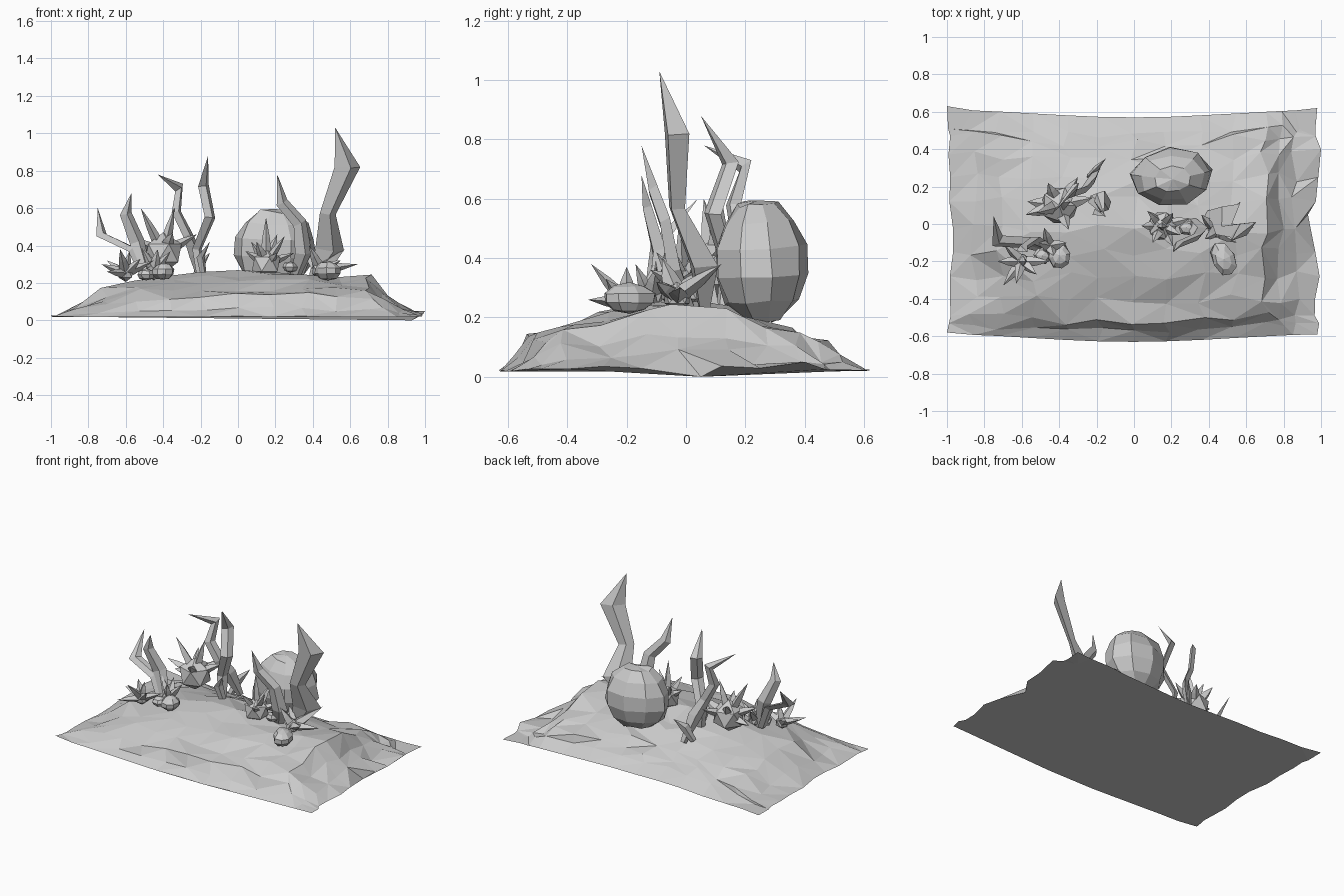
import bpy, bmesh, math, random
from mathutils import Vector

if "Cube" in bpy.data.objects:
    bpy.data.objects.remove(bpy.data.objects["Cube"])

random.seed(7)


def finish(name, bm):
    bmesh.ops.recalc_face_normals(bm, faces=bm.faces)
    me = bpy.data.meshes.new(name)
    bm.to_mesh(me)
    bm.free()
    ob = bpy.data.objects.new(name, me)
    bpy.context.collection.objects.link(ob)
    return ob


def jit(a):
    return random.uniform(-a, a)


# Sandy mound: end profile times side profile, with a flat underside
XS = [(-0.98, 0), (-0.86, .28), (-0.72, .66), (-0.54, .85), (-0.36, .93), (-0.18, 1.02), (0, .96),
      (0.18, 1.0), (0.36, 1.0), (0.54, .97), (0.7, .94), (0.79, .5), (0.86, .25), (0.98, .06)]
YS = [(-0.6, 0), (-0.54, .04), (-0.50, .115), (-0.4, .155), (-0.28, .185), (-0.15, .205), (-0.03, .24),
      (0.12, .205), (0.25, .165), (0.37, .135), (0.46, .09), (0.5, .05), (0.6, .005)]
bm = bmesh.new()
grid = []
for j, (y, hy) in enumerate(YS):
    row = []
    for i, (x, fx) in enumerate(XS):
        edge = i in (0, len(XS) - 1) or j in (0, len(YS) - 1)
        wave = -0.01 - 0.02 * math.cos(3 * x) if abs(y) > .45 else 0
        px = x + jit(.014 if edge else .025)
        py = y + wave + (0 if edge else jit(.03))
        pz = .02 + hy * fx + (jit(.004) if edge else jit(.022) * min(1, .4 + hy * 4))
        row.append(bm.verts.new((px, py, max(pz, .018))))
    grid.append(row)
for row, y in ((grid[0], -.59), (grid[-1], .62)):
    row[0].co = (-1, y + .01, .025)
    row[-1].co = (.98, y, .02)
grid[6][-1].co = (.93, .05, 0)
grid[9][-1].co = (1.0, .4, 0.05)
for j in range(len(YS) - 1):
    for i in range(len(XS) - 1):
        a, b, c, d = grid[j][i], grid[j][i + 1], grid[j + 1][i + 1], grid[j + 1][i]
        if random.random() < .5:
            bm.faces.new((a, b, c)); bm.faces.new((a, c, d))
        else:
            bm.faces.new((a, b, d)); bm.faces.new((b, c, d))
loop = grid[0] + [r[-1] for r in grid[1:-1]] + grid[-1][::-1] + [r[0] for r in grid[1:-1]][::-1]
bm.faces.new(loop)
finish("sand_mound", bm)


# Rocks: low-poly spheres with roughened corners
def rock(name, loc, size, seg, rings, rough=.08, tilt=0.0, turn=.4):
    bm = bmesh.new()
    bmesh.ops.create_uvsphere(bm, u_segments=seg, v_segments=rings, radius=1)
    for v in bm.verts:
        v.co *= 1 + jit(rough)
        v.co = Vector([v.co[k] * size[k] for k in range(3)])
    ob = finish(name, bm)
    ob.location = loc
    ob.rotation_euler = (tilt, tilt * .6, turn)
    return ob


rock("boulder", (.2, .25, .39), (.225, .16, .215), 9, 7, .06, .05, .05)
rock("pebble_right", (.48, -.19, .265), (.065, .1, .05), 8, 5, .08, 0, .5)
rock("pebble_middle", (.28, -.02, .285), (.045, .04, .03), 6, 4)
rock("pebble_left", (-.40, -.17, .26), (.06, .075, .045), 8, 5, .08, 0, .2)
rock("pebble_small", (-.49, -.17, .245), (.05, .05, .03), 6, 4)


# Seaweed: faceted four-sided blade along a bent path of (x, y, z, radius)
def blade(name, pts, wide=(1, .5, 0), flat=.5):
    bm = bmesh.new()
    P = [Vector(p[:3]) for p in pts]
    rings = []
    for i, p in enumerate(pts[:-1]):
        t = (P[i + 1] - P[max(i - 1, 0)]).normalized()
        w = Vector(wide)
        w = (w - t * w.dot(t)).normalized()
        n = t.cross(w)
        r = p[3]
        rings.append([bm.verts.new(P[i] + w * (r * s) + n * (r * flat * u))
                      for s, u in ((1, 0), (0, 1), (-1, 0), (0, -1))])
    for a, b in zip(rings, rings[1:]):
        for k in range(4):
            bm.faces.new((a[k], a[(k + 1) % 4], b[(k + 1) % 4], b[k]))
    tip = bm.verts.new(P[-1])
    for k in range(4):
        bm.faces.new((rings[-1][k], rings[-1][(k + 1) % 4], tip))
    bm.faces.new(rings[0][::-1])
    return finish(name, bm)


blade("tall_seaweed", [(.40, .06, .22, .03), (.49, .06, .38, .09), (.48, -.03, .57, .05),
                       (.585, -.03, .82, .08), (.52, -.09, 1.03, 0)], (1, .6, 0), .45)
blade("thin_seaweed", [(.30, .02, .22, .03), (.35, -.04, .36, .05), (.33, -.07, .52, .04),
                       (.235, -.11, .63, .035), (.21, -.15, .78, 0)])
blade("back_seaweed", [(-.19, .3, .19, .02), (-.23, .23, .36, .045), (-.27, .18, .46, .035),
                       (-.33, .16, .58, .035), (-.315, .2, .71, .035), (-.43, .06, .78, 0)], (.7, .7, 0))
blade("back_leaf", [(-.24, .26, .2, .02), (-.2, .3, .3, .03), (-.15, .35, .36, 0)], (.7, .7, 0))
blade("upright_seaweed", [(-.2, .12, .22, .025), (-.22, .14, .38, .035), (-.15, .09, .55, .04),
                          (-.185, .15, .72, .04), (-.16, .05, .88, 0)], (.7, .7, 0))
blade("low_leaf", [(-.18, .1, .22, .02), (-.2, .07, .34, .03), (-.15, .04, .42, 0)], (.7, .7, 0))
blade("bent_seaweed", [(-.5, -.12, .22, .03), (-.57, -.1, .38, .035), (-.73, -.09, .455, .04),
                       (-.75, .04, .60, 0)], (.3, 1, .6))
blade("curled_seaweed", [(-.48, -.12, .22, .03), (-.54, -.09, .42, .045), (-.60, -.13, .57, .035),
                         (-.57, -.15, .68, 0)])


# Spiny corals: faceted core with tapering spikes aimed at tip points
def coral(name, c, r, tips, w):
    bm = bmesh.new()
    bmesh.ops.create_icosphere(bm, subdivisions=1, radius=r)
    for v in bm.verts:
        v.co += Vector(c)
    finish(name + "_core", bm)
    for i, t in enumerate(tips):
        d = Vector(t) - Vector(c)
        base = Vector(c) + d.normalized() * r * .7
        mid = base.lerp(Vector(t), .45)
        side = (0, 1, 0) if abs(d.x) > abs(d.y) else (1, 0, 0)
        blade(f"{name}_spike_{i}", [(*base, w), (*mid, w * .7), tuple(t) + (0,)], side, .8)


coral("urchin", (-.40, .1, .36), .11,
      [(-.52, .06, .60), (-.34, .12, .60), (-.22, .14, .46), (-.58, .05, .44), (-.35, -.03, .47),
       (-.57, .12, .34), (-.30, .25, .43), (-.46, .22, .48)], .035)
coral("centre_coral", (.15, -.01, .30), .085,
      [(.15, -.02, .55), (.04, -.01, .37), (.25, -.06, .45), (.21, .06, .46), (.07, .07, .42),
       (.10, -.1, .42), (.21, -.12, .36), (.30, .03, .36)], .028)
coral("right_coral", (.44, -.03, .27), .05,
      [(.64, -.02, .30), (.57, .12, .38), (.38, -.08, .40), (.55, -.1, .32), (.36, .05, .36)], .035)
coral("front_coral", (-.60, -.2, .25), .045,
      [(-.73, -.2, .30), (-.70, -.33, .26), (-.63, -.32, .38), (-.58, -.2, .37), (-.52, -.27, .33),
       (-.70, -.1, .32), (-.45, -.2, .32)], .03)
coral("left_coral", (-.45, -.12, .26), .045,
      [(-.43, -.17, .38), (-.36, -.1, .37), (-.52, -.1, .40), (-.48, -.02, .36)], .03)
